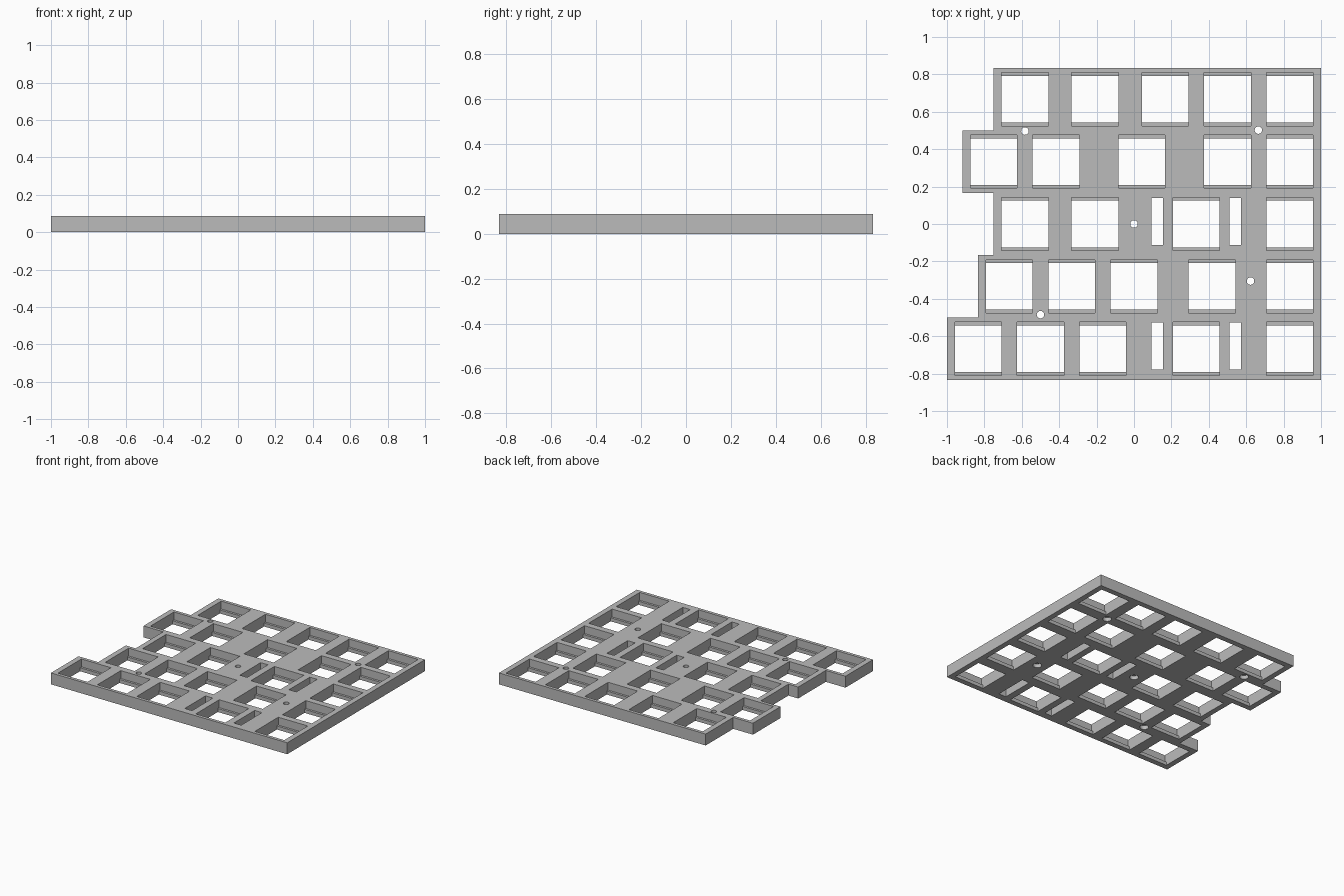
import bpy
import bmesh
from mathutils import Matrix, Vector

cube = bpy.data.objects.get("Cube")
if cube:
    bpy.data.objects.remove(cube, do_unlink=True)

U = 1 / 3          # key pitch
T = 0.0875         # plate thickness
LIP = 0.027        # thin lip left under the clip recesses
OPENING = 0.25     # square opening
RECESS = 0.284     # front-to-back size of the clip recess

grey = bpy.data.materials.new("plate grey")
grey.use_nodes = True
grey.diffuse_color = (0.5, 0.5, 0.5, 1)
grey.node_tree.nodes["Principled BSDF"].inputs["Base Color"].default_value = (0.5, 0.5, 0.5, 1)

# Rows from back to front: left edge, then opening centres, in key pitches
rows = [
    (-2.25, [-1.75, -0.625, 0.5, 1.5, 2.5]),
    (-2.75, [-2.25, -1.25, 0.125, 1.5, 2.5]),
    (-2.25, [-1.75, -0.625, 1, 2.5]),
    (-2.5, [-2, -1, 0, 1.25, 2.5]),
    (-3, [-2.5, -1.5, -0.5, 1, 2.5]),
]
screws = [(-0.583, 0.497), (0.665, 0.502), (0, 0), (-0.5, -0.485), (0.623, -0.305)]


def make_object(name, bm):
    mesh = bpy.data.meshes.new(name)
    bmesh.ops.recalc_face_normals(bm, faces=bm.faces)
    bm.to_mesh(mesh)
    bm.free()
    obj = bpy.data.objects.new(name, mesh)
    bpy.context.collection.objects.link(obj)
    mesh.materials.append(grey)
    return obj


def add_box(bm, x, y, w, d, z0, z1):
    place = Matrix.Translation((x, y, (z0 + z1) / 2)) @ Matrix.Diagonal((w, d, z1 - z0, 1))
    bmesh.ops.create_cube(bm, size=1, matrix=place)


def add_cylinder(bm, x, y, r, z0, z1):
    bmesh.ops.create_cone(bm, cap_ends=True, segments=24, radius1=r, radius2=r,
                          depth=z1 - z0, matrix=Matrix.Translation((x, y, (z0 + z1) / 2)))


# Plate with a stepped left side
outline = [(3 * U, -2.5 * U), (3 * U, 2.5 * U)]
for i, (edge, _) in enumerate(rows):
    outline += [(edge * U, (2.5 - i) * U), (edge * U, (1.5 - i) * U)]
bm = bmesh.new()
base = bm.faces.new([bm.verts.new((x, y, 0)) for x, y in outline])
side = bmesh.ops.extrude_face_region(bm, geom=[base])
bmesh.ops.translate(bm, vec=Vector((0, 0, T)),
                    verts=[g for g in side["geom"] if isinstance(g, bmesh.types.BMVert)])
plate = make_object("switch_plate", bm)

# Cutters: through openings, and wider recesses on top
through, recess = bmesh.new(), bmesh.new()
for i, (_, centres) in enumerate(rows):
    y = (2 - i) * U
    for c in centres:
        add_box(through, c * U, y, OPENING, OPENING, -0.1, 0.2)
        add_box(recess, c * U, y, OPENING, RECESS, LIP, 0.2)

# Stabiliser slots beside the wide keys
for y in (0, -2 * U):
    for offset in (-0.208, 0.208):
        add_box(through, U + offset, y + 0.0135, 0.062, 0.252, -0.1, 0.2)

# Screw holes, widened underneath
for x, y in screws:
    add_cylinder(through, x, y, 0.02, -0.1, 0.2)
    add_cylinder(recess, x, y, 0.031, -0.1, 0.03)

cutters = [make_object("through_cutter", through), make_object("recess_cutter", recess)]
for cutter in cutters:
    cutter.hide_render = True
    mod = plate.modifiers.new(cutter.name, "BOOLEAN")
    mod.operation = "DIFFERENCE"
    mod.solver = "EXACT"
    mod.object = cutter

# Bake the cuts and drop the cutters
graph = bpy.context.evaluated_depsgraph_get()
result = bpy.data.meshes.new_from_object(plate.evaluated_get(graph))
plate.modifiers.clear()
plate.data = result
for cutter in cutters:
    bpy.data.objects.remove(cutter, do_unlink=True)
